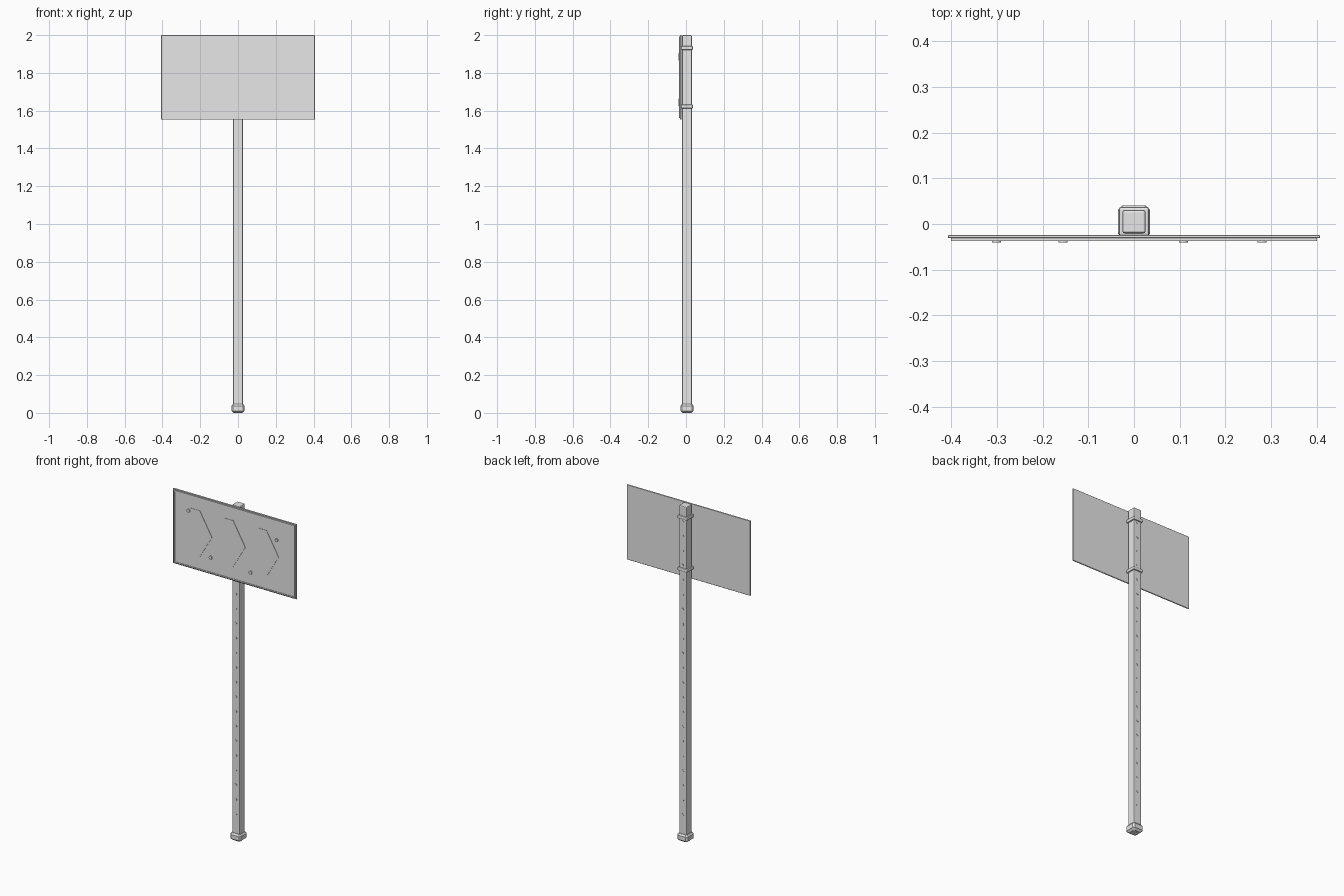
import bpy, bmesh
from math import pi
from mathutils import Matrix, Vector

if "Cube" in bpy.data.objects:
    bpy.data.objects.remove(bpy.data.objects["Cube"])

grey = bpy.data.materials.new("light grey")
grey.use_nodes = True
colour = (0.8, 0.8, 0.8, 1)
grey.diffuse_color = colour
grey.node_tree.nodes["Principled BSDF"].inputs["Base Color"].default_value = colour

POST_Y = 0.005
BOTTOM, TOP = 1.553, 2.0
MID = (BOTTOM + TOP) / 2


def finish(bm, name, bevel=0, segments=1):
    bmesh.ops.recalc_face_normals(bm, faces=bm.faces)
    mesh = bpy.data.meshes.new(name)
    bm.to_mesh(mesh)
    bm.free()
    mesh.materials.append(grey)
    ob = bpy.data.objects.new(name, mesh)
    bpy.context.collection.objects.link(ob)
    if bevel:
        mod = ob.modifiers.new("bevel", "BEVEL")
        mod.width, mod.segments = bevel, segments
    return ob


def add_box(bm, low, high):
    low, high = Vector(low), Vector(high)
    size = Matrix.Diagonal((*(high - low), 1))
    bmesh.ops.create_cube(bm, size=1, matrix=Matrix.Translation((low + high) / 2) @ size)


def box(name, low, high, bevel=0, segments=1):
    bm = bmesh.new()
    add_box(bm, low, high)
    return finish(bm, name, bevel, segments)


def add_disc(bm, x, y, z, radius, depth, sides=12):
    spot = Matrix.Translation((x, y, z)) @ Matrix.Rotation(pi / 2, 4, "X")
    bmesh.ops.create_cone(bm, cap_ends=True, segments=sides, radius1=radius,
                          radius2=radius, depth=depth, matrix=spot)


# Square post
HALF = 0.0255
box("post", (-HALF, POST_Y - HALF, 0.02), (HALF, POST_Y + HALF, TOP), 0.005, 2)

# Shallow hole marks down the front and back of the post
bm = bmesh.new()
for i in range(21):
    for side in (-1, 1):
        add_disc(bm, 0, POST_Y + side * HALF, 0.16 + i * 0.0875, 0.007, 0.003)
finish(bm, "post_holes")

# Foot: stacked square rings with chamfered top and tapered underside
bm = bmesh.new()
rings = []
for z, h in ((0, 0.022), (0.011, 0.035), (0.036, 0.035), (0.046, 0.028)):
    c = h * 0.75
    outline = [(-c, -h), (c, -h), (h, -c), (h, c), (c, h), (-c, h), (-h, c), (-h, -c)]
    rings.append([bm.verts.new((x, POST_Y + y, z)) for x, y in outline])
for a, b in zip(rings, rings[1:]):
    for i in range(8):
        j = (i + 1) % 8
        bm.faces.new((a[i], a[j], b[j], b[i]))
bm.faces.new(rings[0])
bm.faces.new(rings[-1])
finish(bm, "post_foot")

# Clamps holding the panel
for name, z in (("lower_clamp", 1.622), ("upper_clamp", 1.932)):
    box(name, (-0.033, -0.026, z - 0.01), (0.033, POST_Y + 0.032, z + 0.01), 0.005, 2)

# Panel: back sheet, recessed face and raised rim
box("panel_back", (-0.407, -0.031, BOTTOM), (0.407, -0.024, TOP), 0.0015)
W, LOW, HIGH, RIM = 0.4, BOTTOM + 0.007, TOP - 0.007, 0.007
box("panel_face", (-W, -0.0345, LOW), (W, -0.03, HIGH))
bm = bmesh.new()
for x in (-W, W - RIM):
    add_box(bm, (x, -0.0375, LOW), (x + RIM, -0.03, HIGH))
for z in (LOW, HIGH - RIM):
    add_box(bm, (RIM - W, -0.0375, z), (W - RIM, -0.03, z + RIM))
finish(bm, "panel_rim")

# Three raised chevrons pointing along +x
ARM, POINT, RISE = 0.06, 0.08, 0.138
for n in range(3):
    x = -0.287 + n * 0.22
    bm = bmesh.new()
    outline = [(x, RISE), (x + ARM, RISE), (x + ARM + POINT, 0),
               (x + ARM, -RISE), (x, -RISE), (x + POINT, 0)]
    face = bm.faces.new([bm.verts.new((px, -0.034, MID + pz)) for px, pz in outline])
    raised = bmesh.ops.extrude_face_region(bm, geom=[face])["geom"]
    bmesh.ops.translate(bm, vec=(0, -0.0025, 0),
                        verts=[v for v in raised if isinstance(v, bmesh.types.BMVert)])
    finish(bm, f"chevron_{n + 1}")

# Panel bolts
bm = bmesh.new()
for x, z in ((-0.301, 1.895), (-0.155, 1.655), (0.108, 1.635), (0.28, 1.875)):
    add_disc(bm, x, -0.0375, z, 0.01, 0.007)
finish(bm, "panel_bolts")
